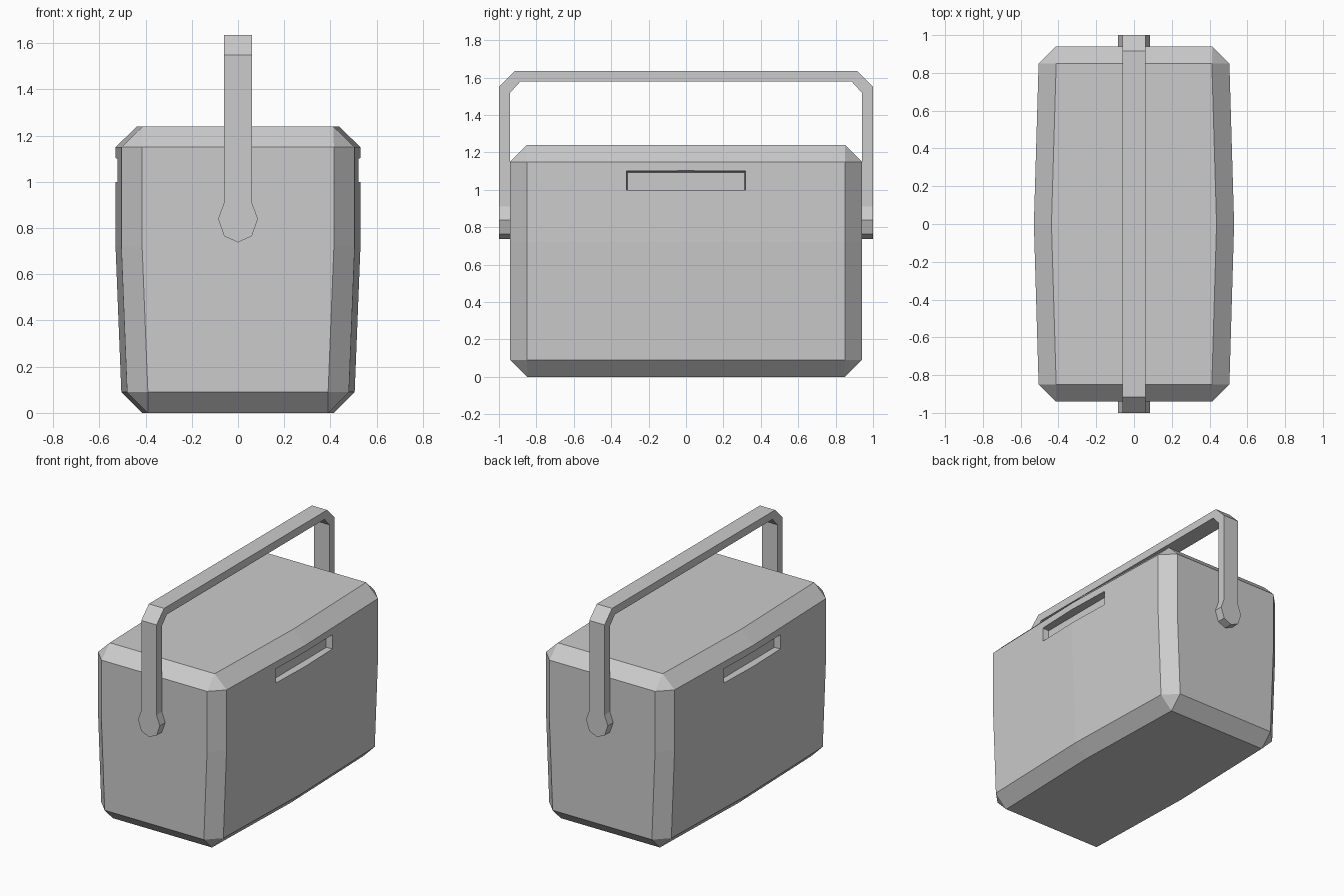
import bpy, bmesh

if "Cube" in bpy.data.objects:
    bpy.data.objects.remove(bpy.data.objects["Cube"])


def loft(name, rings):
    """Skin equal-length rings of points, capping both ends."""
    bm = bmesh.new()
    loops = [[bm.verts.new(p) for p in ring] for ring in rings]
    n = len(loops[0])
    for a, b in zip(loops, loops[1:]):
        for i in range(n):
            j = (i + 1) % n
            bm.faces.new((a[i], a[j], b[j], b[i]))
    bm.faces.new(loops[0][::-1])
    bm.faces.new(loops[-1])
    bmesh.ops.remove_doubles(bm, verts=bm.verts[:], dist=0.0005)
    bmesh.ops.recalc_face_normals(bm, faces=bm.faces[:])
    mesh = bpy.data.meshes.new(name)
    bm.to_mesh(mesh)
    bm.free()
    obj = bpy.data.objects.new(name, mesh)
    bpy.context.collection.objects.link(obj)
    return obj


def plan(z, mid, corner, end, y_end=0.94, y_corner=0.85):
    """Bowed, chamfered rectangle at height z."""
    half = [(end, -y_end), (corner, -y_corner), (mid, 0),
            (corner, y_corner), (end, y_end)]
    return [(x, y, z) for x, y in half] + [(-x, y, z) for x, y in half[::-1]]


# Tapered box
loft("cooler_body", [
    plan(0.0, 0.415, 0.39, 0.39, y_end=0.85),
    plan(0.09, 0.505, 0.48, 0.39),
    plan(0.72, 0.53, 0.505, 0.415),
    plan(1.0, 0.53, 0.505, 0.415),
])

# Chamfered lid
lid = loft("lid", [
    plan(1.0, 0.53, 0.505, 0.415),
    plan(1.15, 0.53, 0.505, 0.415),
    plan(1.24, 0.437, 0.412, 0.412, y_end=0.85),
])

# Finger recesses at the lower edge of the lid
for side, s in (("right", 1), ("left", -1)):
    rings = []
    for x, y, top in ((0.475, 0.312, 1.094), (0.56, 0.325, 1.107)):
        rings.append([(s * x, -y, 0.97), (s * x, y, 0.97),
                      (s * x, y, top), (s * x, -y, top)])
    cutter = loft(side + "_recess_cutter", rings)
    cutter.hide_render = True
    cutter.hide_viewport = True
    cutter.display_type = 'WIRE'
    cut = lid.modifiers.new(side + "_recess", 'BOOLEAN')
    cut.operation = 'DIFFERENCE'
    cut.solver = 'EXACT'
    cut.object = cutter

# Carrying handle: outer and inner outlines paired along the arch
outer = [(-1.0, 0.91), (-1.0, 1.55), (-0.915, 1.635)]
inner = [(-0.94, 0.91), (-0.94, 1.52), (-0.885, 1.58)]
outer += [(-y, z) for y, z in outer[::-1]]
inner += [(-y, z) for y, z in inner[::-1]]
W = 0.06
loft("carry_handle", [
    [(-W, oy, oz), (W, oy, oz), (W, iy, iz), (-W, iy, iz)]
    for (oy, oz), (iy, iz) in zip(outer, inner)
])

# Flared pivots at the ends of the handle
pivot = [(-W, 0.91), (-0.086, 0.84), (-W, 0.765), (0, 0.738),
         (W, 0.765), (0.086, 0.84), (W, 0.91)]
for side, s in (("front", -1), ("back", 1)):
    loft(side + "_handle_pivot",
         [[(x, s * y, z) for x, z in pivot] for y in (0.935, 1.0)])
